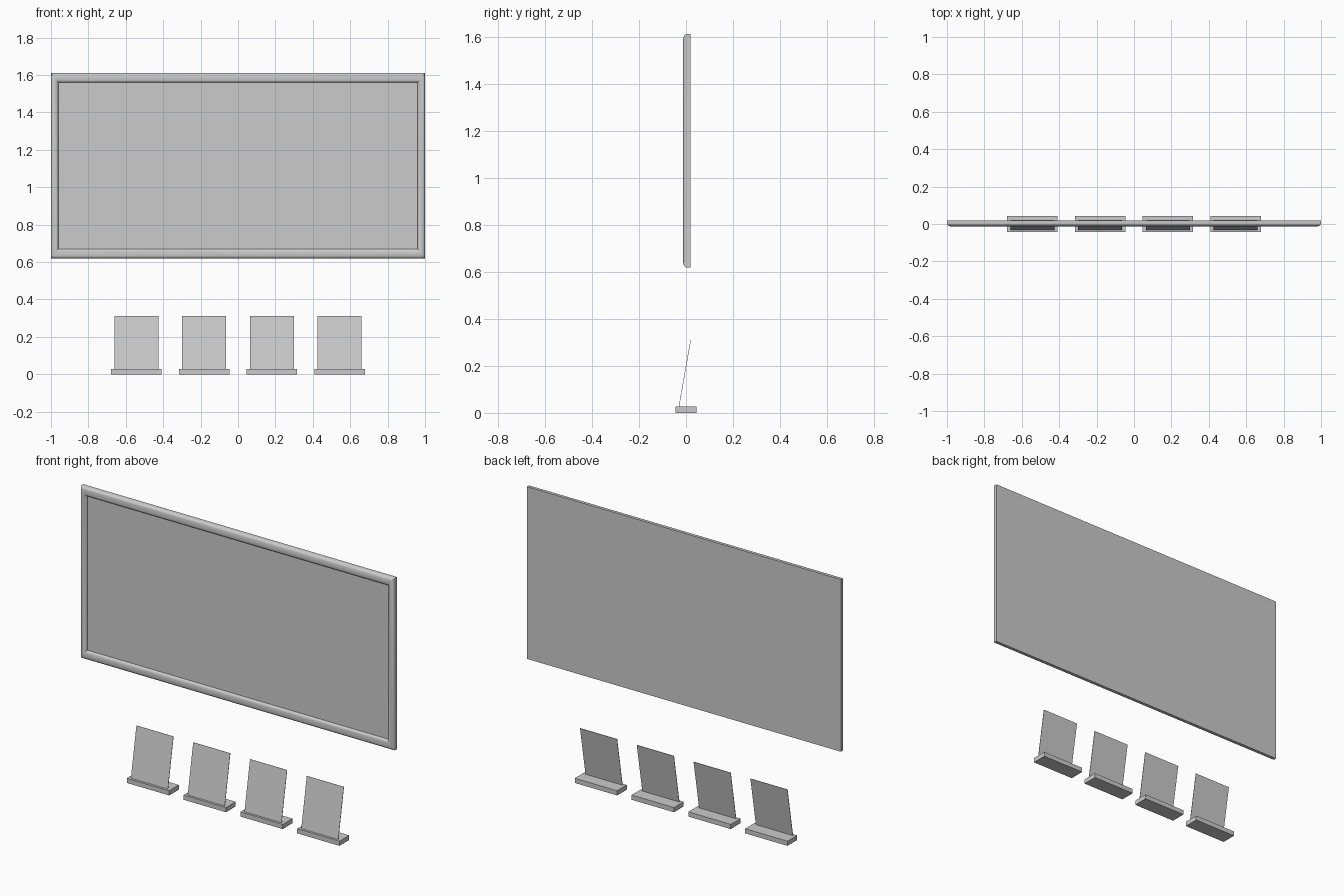
import bpy, bmesh, math
from mathutils import Vector

if "Cube" in bpy.data.objects:
    bpy.data.objects.remove(bpy.data.objects["Cube"])


def add_mesh(name, bm, smooth=False):
    bmesh.ops.recalc_face_normals(bm, faces=bm.faces[:])
    me = bpy.data.meshes.new(name)
    bm.to_mesh(me)
    bm.free()
    ob = bpy.data.objects.new(name, me)
    bpy.context.collection.objects.link(ob)
    if smooth:
        bpy.ops.object.select_all(action='DESELECT')
        ob.select_set(True)
        bpy.context.view_layer.objects.active = ob
        bpy.ops.object.shade_smooth_by_angle(angle=math.radians(35))
    return ob


def box(name, centre, size, tilt=0.0):
    bm = bmesh.new()
    bmesh.ops.create_cube(bm, size=1)
    for v in bm.verts:
        v.co = Vector((v.co.x * size[0], v.co.y * size[1], v.co.z * size[2]))
    ob = add_mesh(name, bm)
    ob.location = centre
    ob.rotation_euler.x = tilt
    return ob


# Display board: flat back, half-round mitred border, recessed front panel
Z0, Z1, BACK, PANEL, FRONT = 0.619, 1.611, 0.019, 0.003, -0.0125
BW, BH, STEPS = 0.039, 0.052, 12
profile = [(0, BACK)]
for i in range(STEPS + 1):
    a = math.pi * i / STEPS
    profile.append(((1 - math.cos(a)) / 2, PANEL + (FRONT - PANEL) * math.sin(a)))

bm = bmesh.new()
rings = []
for t, y in profile:
    x, lo, hi = 1 - BW * t, Z0 + BH * t, Z1 - BH * t
    rings.append([bm.verts.new((px, y, pz)) for px, pz in
                  ((-x, lo), (x, lo), (x, hi), (-x, hi))])
for a, b in zip(rings, rings[1:]):
    for k in range(4):
        n = (k + 1) % 4
        bm.faces.new((a[k], a[n], b[n], b[k]))
bm.faces.new(rings[0])
bm.faces.new(rings[-1])
add_mesh("display_board", bm, smooth=True)

# Four small stands: base slab with a thin plate leaning back
bottom, top = Vector((0, -0.030, 0.026)), Vector((0, 0.020, 0.311))
lean = top - bottom
tilt = -math.atan2(lean.y, lean.z)
for i in range(4):
    x = (i - 1.5) * 0.362
    box(f"stand_base_{i + 1}", (x, 0, 0.0135), (0.27, 0.088, 0.027))
    mid = (top + bottom) / 2
    box(f"stand_plate_{i + 1}", (x, mid.y, mid.z), (0.236, 0.002, lean.length), tilt)
